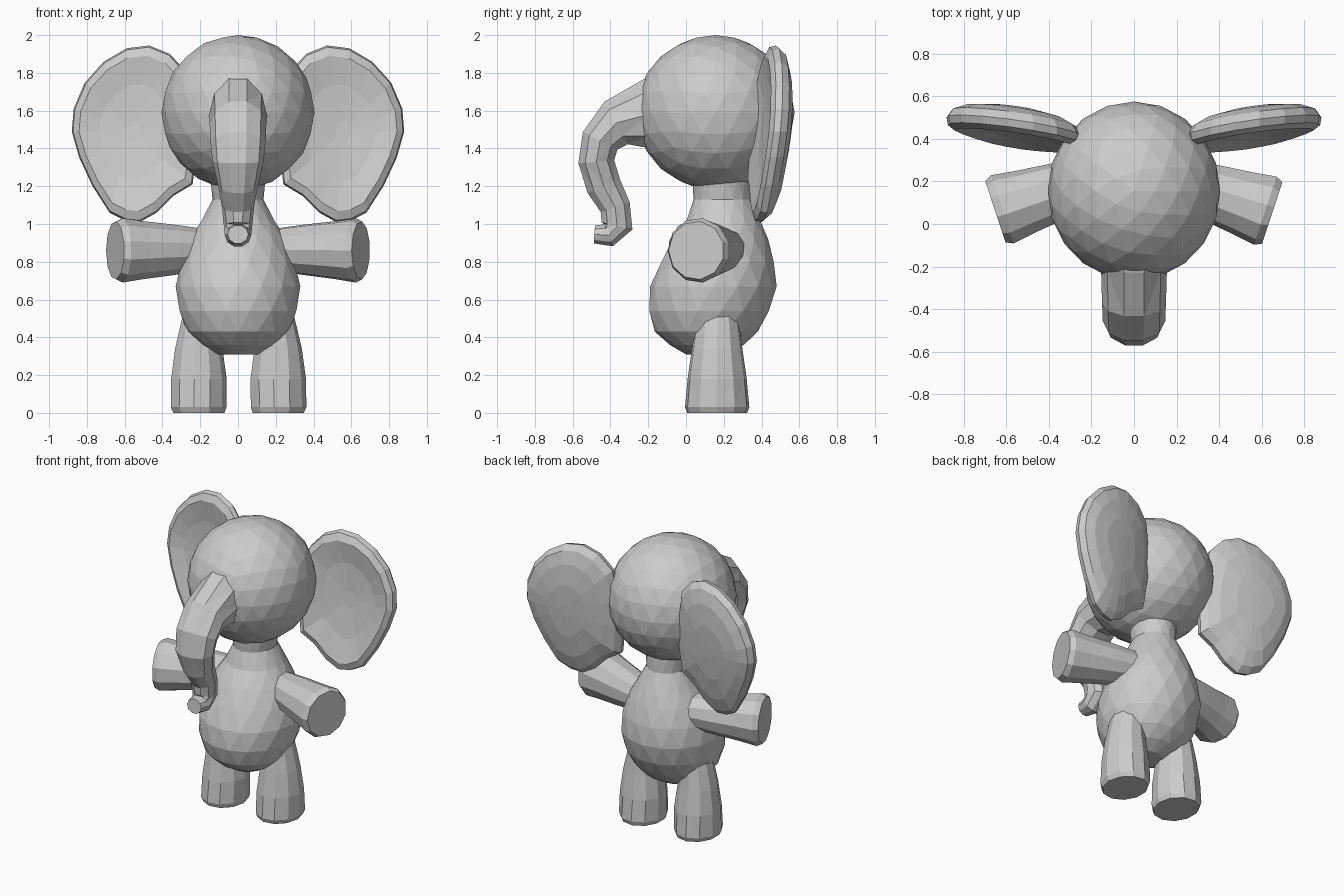
import bpy, bmesh
from math import cos, sin, tau
from mathutils import Vector

if "Cube" in bpy.data.objects:
    bpy.data.objects.remove(bpy.data.objects["Cube"])


def finish(bm, name):
    bmesh.ops.recalc_face_normals(bm, faces=bm.faces)
    bmesh.ops.triangulate(bm, faces=[f for f in bm.faces if len(f.verts) == 4])
    mesh = bpy.data.meshes.new(name)
    bm.to_mesh(mesh)
    bm.free()
    obj = bpy.data.objects.new(name, mesh)
    bpy.context.collection.objects.link(obj)
    return obj


def loft(name, rings):
    """Skin a list of equal-length point rings and cap both ends."""
    bm = bmesh.new()
    loops = [[bm.verts.new(p) for p in ring] for ring in rings]
    n = len(loops[0])
    for a, b in zip(loops, loops[1:]):
        for i in range(n):
            j = (i + 1) % n
            bm.faces.new((a[i], a[j], b[j], b[i]))
    bm.faces.new(loops[0])
    bm.faces.new(loops[-1])
    return finish(bm, name)


def ellipse(center, u, v, n, turn=0.0):
    c, u, v = Vector(center), Vector(u), Vector(v)
    return [c + u * cos(tau * (i + turn) / n) + v * sin(tau * (i + turn) / n)
            for i in range(n)]


# Head
bm = bmesh.new()
bmesh.ops.create_icosphere(bm, subdivisions=3, radius=1)
for v in bm.verts:
    v.co = Vector((v.co.x * 0.405, 0.155 + v.co.y * 0.42, 1.59 + v.co.z * 0.41))
finish(bm, "head")

# Trunk: y, z, half depth, half width along its bend
path = [(0.02, 1.60, 0.26, 0.22), (-0.20, 1.58, 0.195, 0.155),
        (-0.37, 1.535, 0.135, 0.15), (-0.455, 1.44, 0.108, 0.147),
        (-0.475, 1.33, 0.10, 0.135), (-0.435, 1.20, 0.098, 0.105),
        (-0.375, 1.09, 0.085, 0.085), (-0.365, 0.99, 0.088, 0.075),
        (-0.41, 0.94, 0.065, 0.07), (-0.485, 0.945, 0.05, 0.055)]
rings = []
for i, (y, z, d, w) in enumerate(path):
    a, b = path[max(i - 1, 0)], path[min(i + 1, len(path) - 1)]
    t = Vector((0, b[0] - a[0], b[1] - a[1])).normalized()
    rings.append(ellipse((0, y, z), (w, 0, 0), Vector((0, -t.z, t.y)) * d, 10))
loft("trunk", rings)

# Body and neck: z, front y, back y, half width
body = [(0.31, 0.00, 0.22, 0.11), (0.36, -0.09, 0.31, 0.20),
        (0.43, -0.165, 0.38, 0.27), (0.54, -0.20, 0.445, 0.315),
        (0.67, -0.19, 0.48, 0.33), (0.80, -0.135, 0.47, 0.305),
        (0.92, -0.07, 0.435, 0.255), (1.02, 0.00, 0.395, 0.195),
        (1.13, 0.04, 0.345, 0.135), (1.26, 0.03, 0.34, 0.15)]
loft("body", [ellipse((0, (f + b) / 2, z), (w, 0, 0), (0, (b - f) / 2, 0), 16, 0.5 * (i % 2))
              for i, (z, f, b, w) in enumerate(body)])

# Ear outline (x, z), inflated backwards and slightly cupped in front
outline = [(0.27, 1.80), (0.36, 1.90), (0.47, 1.945), (0.59, 1.93), (0.71, 1.86),
           (0.81, 1.75), (0.87, 1.61), (0.88, 1.49), (0.84, 1.35), (0.77, 1.20),
           (0.68, 1.06), (0.60, 1.02), (0.52, 1.01), (0.43, 1.06), (0.34, 1.15),
           (0.24, 1.21), (0.22, 1.40), (0.23, 1.60)]
layers = [(0.12, 0.00), (0.55, -0.015), (0.88, -0.045), (0.98, -0.025),
          (1.0, 0.01), (0.92, 0.05), (0.72, 0.08), (0.4, 0.10), (0.1, 0.105)]


def ear_ring(side, scale, push):
    ring = []
    for ox, oz in outline:
        x = 0.56 + (ox - 0.56) * scale
        z = 1.49 + (oz - 1.49) * scale
        y = 0.39 + 0.16 * (x - 0.25) + 0.09 * (z - 1.5) + push
        ring.append(Vector((side * x, y, z)))
    return ring


for side, label in ((1, "left"), (-1, "right")):
    loft(label + "_ear", [ear_ring(side, s, p) for s, p in layers])

    # Arm: widening stub angled forwards
    start, end = Vector((side * 0.18, 0.21, 0.865)), Vector((side * 0.65, 0.055, 0.86))
    across = (end - start).normalized().cross(Vector((0, 0, 1)))
    loft(label + "_arm",
         [ellipse(start.lerp(end, t), across * r, (0, 0, r), 11)
          for t, r in ((0, 0.11), (0.35, 0.135), (0.7, 0.155), (0.93, 0.172), (1.0, 0.155))])

    # Leg: z, centre x, half width, half depth
    leg = [(0, 0.21, 0.138, 0.16), (0.03, 0.212, 0.15, 0.172), (0.18, 0.21, 0.15, 0.158),
           (0.34, 0.21, 0.128, 0.135), (0.46, 0.20, 0.11, 0.12), (0.58, 0.19, 0.09, 0.10)]
    loft(label + "_leg",
         [ellipse((side * x, 0.165, z), (w, 0, 0), (0, d, 0), 11) for z, x, w, d in leg])
